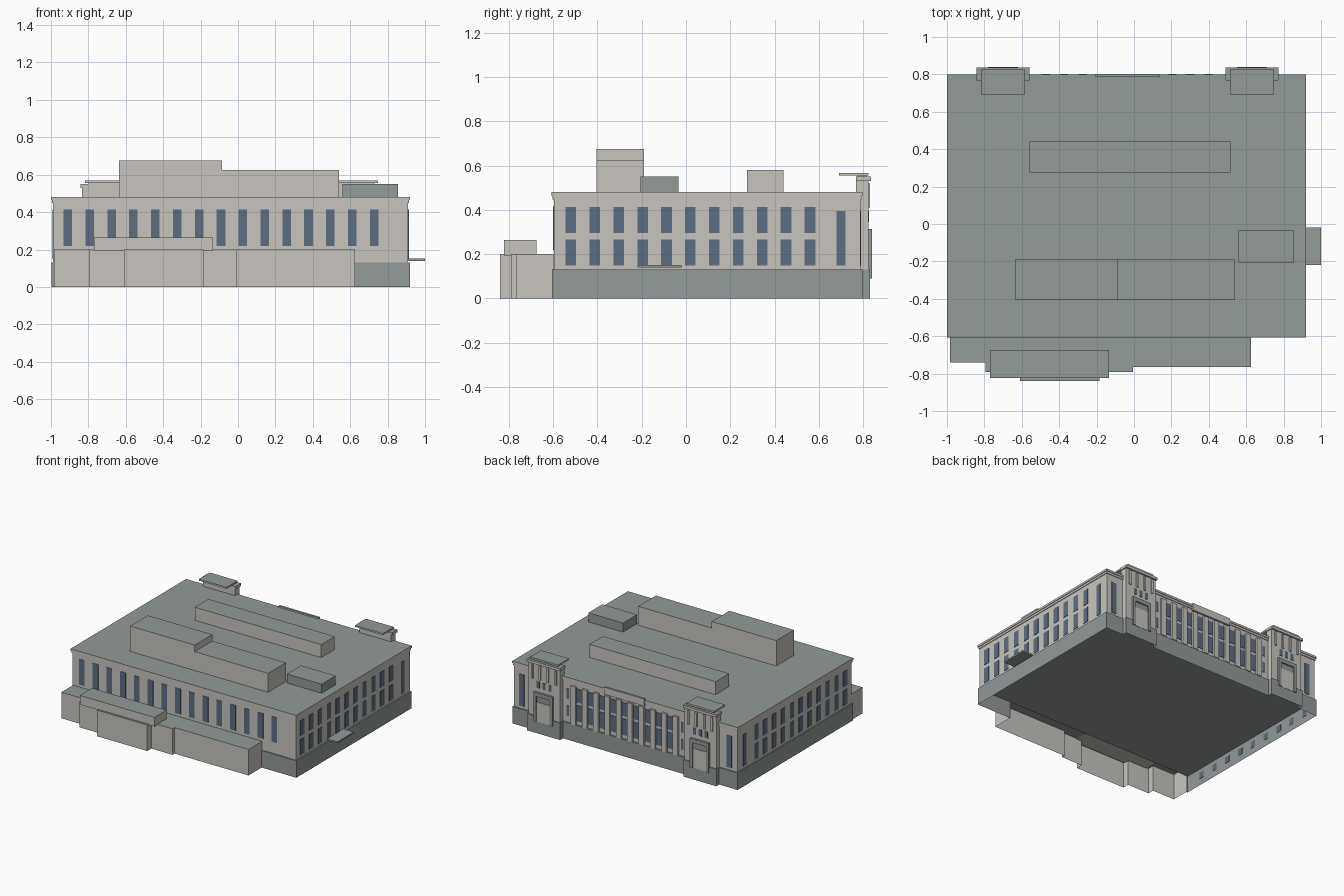
import bpy, bmesh

old = bpy.data.objects.get("Cube")
if old:
    bpy.data.objects.remove(old, do_unlink=True)


def material(name, rgb):
    m = bpy.data.materials.new(name)
    m.use_nodes = True
    m.diffuse_color = (*rgb, 1)
    m.node_tree.nodes["Principled BSDF"].inputs["Base Color"].default_value = (*rgb, 1)
    return m


STONE = material("pale_stone", (0.58, 0.56, 0.52))
GREY = material("grey_roof", (0.29, 0.325, 0.315))
GLASS = material("blue_glass", (0.107, 0.155, 0.22))


def finish(name, bm, side, top=None):
    """Upward faces take the top material, all others the side material."""
    bm.normal_update()
    for f in bm.faces:
        f.material_index = 1 if top and f.normal.z > 0.9 else 0
    me = bpy.data.meshes.new(name)
    bm.to_mesh(me)
    bm.free()
    me.materials.append(side)
    if top:
        me.materials.append(top)
    ob = bpy.data.objects.new(name, me)
    bpy.context.collection.objects.link(ob)
    return ob


def boxes(name, spans, side, top=None):
    """One mesh of boxes, each given as (x0, x1, y0, y1, z0, z1)."""
    bm = bmesh.new()
    for x0, x1, y0, y1, z0, z1 in spans:
        vs = bmesh.ops.create_cube(bm, size=1)["verts"]
        bmesh.ops.scale(bm, vec=(x1 - x0, y1 - y0, z1 - z0), verts=vs)
        bmesh.ops.translate(bm, vec=((x0 + x1) / 2, (y0 + y1) / 2, (z0 + z1) / 2), verts=vs)
    return finish(name, bm, side, top)


def shell(name, outline, height, side, top):
    """Walls along an open outline with a roof and no floor."""
    bm = bmesh.new()
    low = [bm.verts.new((x, y, 0)) for x, y in outline]
    high = [bm.verts.new((x, y, height)) for x, y in outline]
    for i in range(len(outline) - 1):
        bm.faces.new((low[i], low[i + 1], high[i + 1], high[i]))
    bm.faces.new(high)
    return finish(name, bm, side, top)


# Main dimensions
LEFT, RIGHT, FRONT, BACK = -0.99, 0.91, -0.597, 0.788
BASE, ROOF = 0.13, 0.48
TOWERS = (-0.70, 0.63)
MID = -0.035
T = 0.003

# Plinth, stepping out under each tower
plinth = [(0.625, -0.605), (0.92, -0.605), (0.92, 0.797)]
for c in reversed(TOWERS):
    plinth += [(c + 0.14, 0.797), (c + 0.14, 0.832), (c - 0.14, 0.832), (c - 0.14, 0.797)]
plinth += [(-0.997, 0.797), (-0.997, -0.605), (-0.985, -0.605)]
shell("plinth", plinth, BASE, GREY, GREY)

# Main block and stepped cornice
boxes("main_walls", [(LEFT, RIGHT, FRONT, BACK, BASE + 0.001, 0.47)], STONE)
boxes("cornice", [(LEFT - 0.005, RIGHT + 0.005, FRONT - 0.005, BACK + 0.005, 0.448, 0.464),
                  (-1, 0.92, -0.607, 0.798, 0.464, ROOF)], STONE, GREY)

# Low front wing with stepped frontage
wing = [(-0.985, -0.598), (-0.985, -0.74), (-0.795, -0.74), (-0.795, -0.79),
        (-0.61, -0.79), (-0.61, -0.84), (-0.185, -0.84), (-0.185, -0.79),
        (-0.005, -0.79), (-0.005, -0.765), (0.625, -0.765), (0.625, -0.598)]
shell("front_wing", wing, 0.2, STONE, GREY)
boxes("front_wing_upper_block", [(-0.77, -0.135, -0.823, -0.675, 0.195, 0.265)], STONE, GREY)

# Rooftop blocks
boxes("tall_roof_block", [(-0.635, -0.085, -0.405, -0.19, ROOF, 0.675)], STONE, GREY)
boxes("long_roof_block", [(-0.085, 0.54, -0.405, -0.19, ROOF, 0.625)], STONE, GREY)
boxes("rear_roof_block", [(-0.56, 0.515, 0.275, 0.44, ROOF, 0.58)], STONE, GREY)
boxes("plant_room", [(0.56, 0.855, -0.205, -0.035, ROOF, 0.55)], GREY)

# Side canopy
boxes("side_canopy", [(RIGHT, 1.0, -0.22, -0.02, 0.139, 0.151)], GREY)

# Front windows
boxes("front_windows",
      [(x - 0.023, x + 0.023, FRONT - T, FRONT + T, 0.22, 0.415)
       for x in [-0.91 + 0.117 * i for i in range(15)]], GLASS)

# Side windows in two rows, with one tall window near the back
for name, wall in (("right", LEFT), ("left", RIGHT)):
    spans = [(wall - T, wall + T, 0.68, 0.72, 0.15, 0.395)]
    for i in range(11):
        y = -0.52 + 0.108 * i
        for z0, z1 in ((0.15, 0.267), (0.295, 0.413)):
            spans.append((wall - T, wall + T, y - 0.024, y + 0.024, z0, z1))
    boxes(name + "_side_windows", spans, GLASS)

# Small cellar panes on the inner face of the plinth
boxes("cellar_panes", [(-0.996, -0.994, y - 0.022, y + 0.022, 0.05, 0.1)
                       for y in [-0.45 + 0.14 * i for i in range(9)]], GLASS)

# Rear colonnade: pilasters with two tiers of windows between
STEP = 0.0965
boxes("rear_pilasters",
      [(x - 0.021, x + 0.021, BACK - T, 0.803, BASE, 0.425)
       for x in [MID + STEP * (i - 4.5) for i in range(10)]], STONE)
panes = []
for i in range(9):
    x = MID + STEP * (i - 4)
    panes += [(x - 0.025, x + 0.025, BACK - T, BACK + T, z0, z1)
              for z0, z1 in ((0.16, 0.285), (0.305, 0.41))]
for x in (-0.92, 0.845):
    panes.append((x - 0.022, x + 0.022, BACK - T, BACK + T, 0.15, 0.395))
for x in (MID - 0.487, MID + 0.487):
    panes += [(x - 0.01, x + 0.01, BACK - T, BACK + T, z0, z1)
              for z0, z1 in ((0.18, 0.26), (0.31, 0.39))]
boxes("rear_windows", panes, GLASS)
boxes("rear_attic_panel", [(MID - 0.17, MID + 0.17, BACK - T, 0.802, 0.435, 0.49)], STONE, GREY)

# Rear corner towers
for side, c in zip(("right", "left"), TOWERS):
    boxes(side + "_tower", [(c - 0.135, c + 0.135, 0.768, 0.824, BASE, 0.535),
                            (c - 0.142, c + 0.142, 0.768, 0.836, 0.53, 0.55),
                            (c - 0.1, c + 0.1, 0.775, 0.815, 0.545, 0.558)], STONE, GREY)
    boxes(side + "_tower_roof_slab", [(c - 0.118, c + 0.118, 0.692, 0.825, 0.556, 0.568)],
          STONE, GREY)
    # Fins and small windows above the doorway
    boxes(side + "_tower_fins", [(c + d - 0.008, c + d + 0.008, 0.82, 0.832, 0.41, 0.52)
                                 for d in (-0.1, -0.035, 0.035, 0.1)], STONE)
    boxes(side + "_tower_windows", [(c + d - 0.013, c + d + 0.013, 0.821, 0.827, 0.345, 0.395)
                                    for d in (-0.05, 0, 0.05)], GLASS)
    # Doorway surround and door panel
    boxes(side + "_door_surround", [(c - 0.08, c - 0.058, 0.82, 0.84, 0.09, 0.315),
                                    (c + 0.058, c + 0.08, 0.82, 0.84, 0.09, 0.315),
                                    (c - 0.058, c + 0.058, 0.82, 0.84, 0.285, 0.315)], GREY)
    boxes(side + "_door_panel", [(c - 0.058, c + 0.058, 0.82, 0.834, 0.09, 0.24)], STONE)
    boxes(side + "_door_transom", [(c - 0.058, c + 0.058, 0.82, 0.83, 0.24, 0.285)], GREY)
